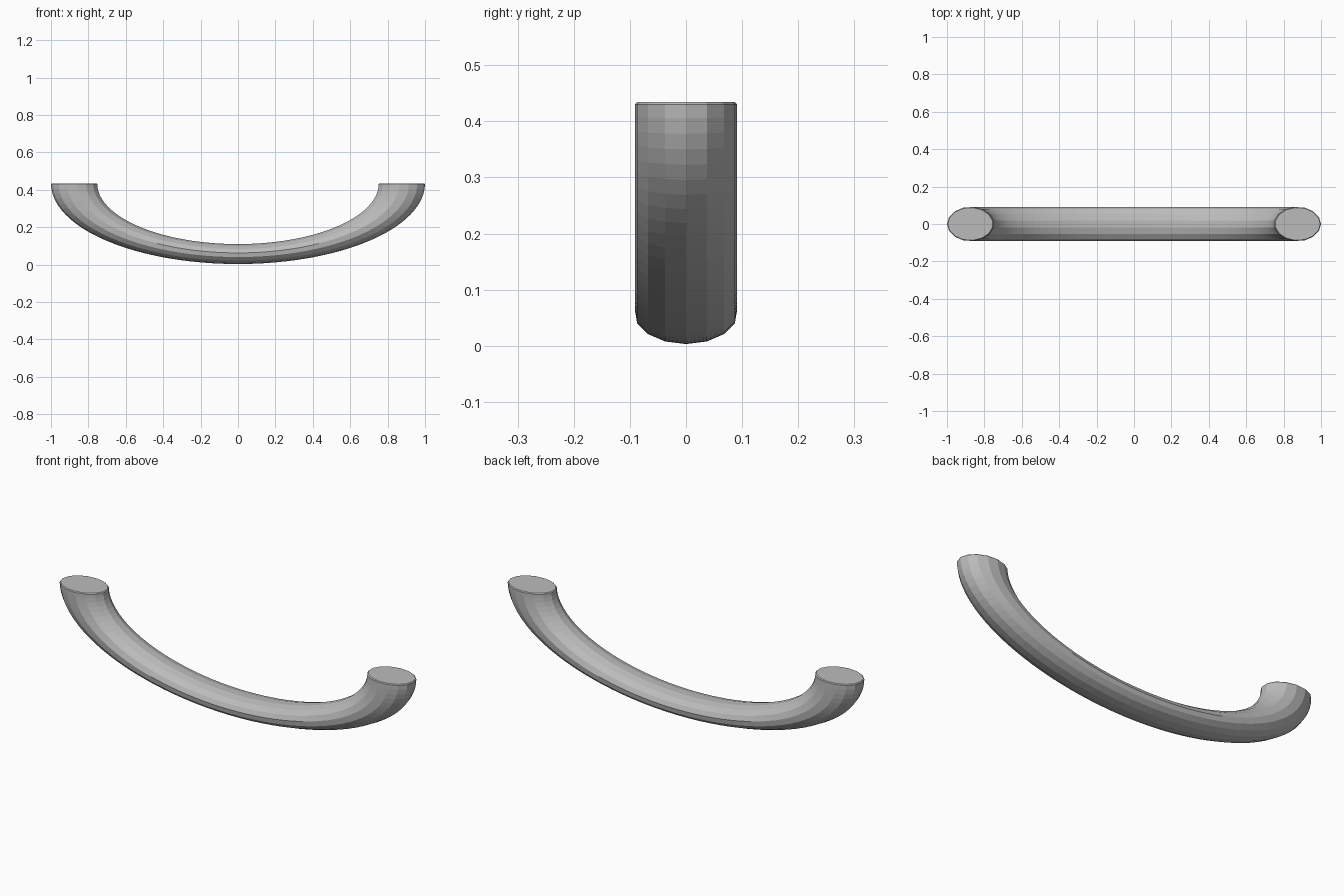
import bpy, bmesh, math

if "Cube" in bpy.data.objects:
    bpy.data.objects.remove(bpy.data.objects["Cube"])

SIDES, STEPS = 15, 48          # cross-section sides, steps along the half ring
MAJOR, MINOR = 0.875, 0.125    # ring radii before flattening
HALF_DEPTH, TOP, DROP = 0.0915, 0.434, 0.431

grey = bpy.data.materials.new("light_grey")
grey.diffuse_color = (0.5, 0.5, 0.5, 1)
grey.use_nodes = True
grey.node_tree.nodes["Principled BSDF"].inputs["Base Color"].default_value = grey.diffuse_color

# Flattened lower half ring, swept as an oval section
bm = bmesh.new()
rings = []
for i in range(STEPS + 1):
    a = math.pi * i / STEPS
    ring = []
    for j in range(SIDES):
        t = 2 * math.pi * j / SIDES
        r = MAJOR + MINOR * math.cos(t)
        ring.append(bm.verts.new((-r * math.cos(a), HALF_DEPTH * math.sin(t),
                                  TOP - DROP * r * math.sin(a))))
    rings.append(ring)
for a, b in zip(rings, rings[1:]):
    for j in range(SIDES):
        k = (j + 1) % SIDES
        bm.faces.new((a[j], a[k], b[k], b[j]))

# Flat end caps with a slight softened rim
caps = [bm.faces.new(rings[0]), bm.faces.new(rings[-1])]
rim = [e for f in caps for e in f.edges]
bmesh.ops.bevel(bm, geom=rim, offset=0.004, segments=1, affect='EDGES')
bmesh.ops.recalc_face_normals(bm, faces=bm.faces)

mesh = bpy.data.meshes.new("curved_handle")
bm.to_mesh(mesh)
bm.free()
mesh.materials.append(grey)
handle = bpy.data.objects.new("curved_handle", mesh)
bpy.context.collection.objects.link(handle)
